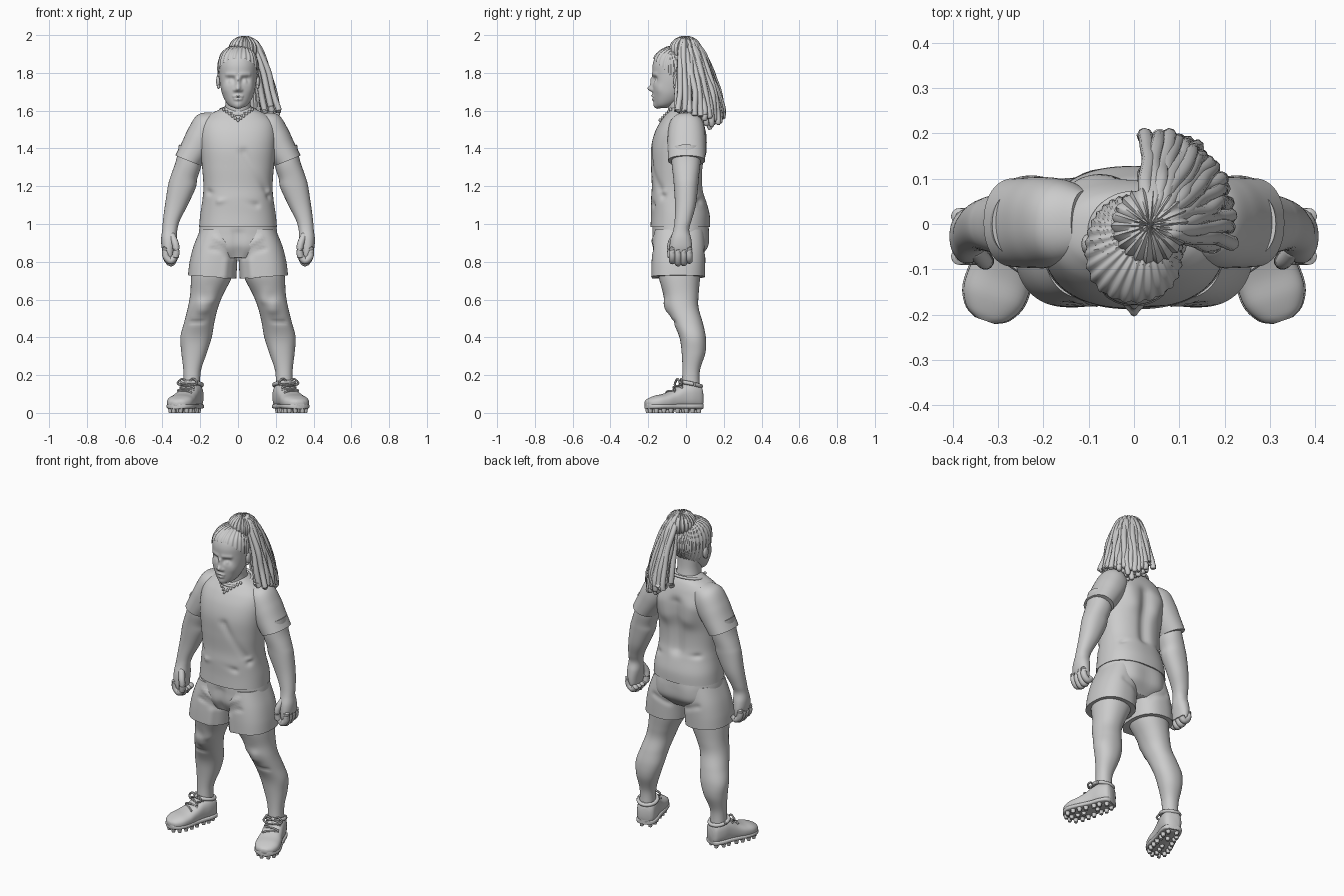
import bpy, bmesh, math, random
from mathutils import Vector, Matrix
from mathutils.geometry import intersect_point_line

random.seed(4)


def smooth(rows, k):
    """Catmull-Rom resampling of rows of numbers."""
    out = []
    for i in range(len(rows) - 1):
        q = [rows[min(max(i + j, 0), len(rows) - 1)] for j in (-1, 0, 1, 2)]
        for s in range(k):
            t = s / k
            out.append([.5 * (2*b + (c-a)*t + (2*a-5*b+4*c-d)*t*t + (3*b-a-3*c+d)*t**3)
                        for a, b, c, d in zip(*q)])
    return out + [list(rows[-1])]


def finish(name, bm, mirror=False):
    bmesh.ops.recalc_face_normals(bm, faces=bm.faces)
    me = bpy.data.meshes.new(name)
    bm.to_mesh(me)
    bm.free()
    ob = bpy.data.objects.new(name, me)
    bpy.context.collection.objects.link(ob)
    bpy.ops.object.select_all(action='DESELECT')
    ob.select_set(True)
    bpy.context.view_layer.objects.active = ob
    bpy.ops.object.shade_smooth_by_angle(angle=math.radians(50))
    if mirror:
        ob.modifiers.new("Mirror", 'MIRROR').use_mirror_merge = False
    return ob


def skin(bm, rings):
    """Join rings of points with quads and cap both ends."""
    vs = [[bm.verts.new(p) for p in r] for r in rings]
    n = len(vs[0])
    for a, b in zip(vs, vs[1:]):
        for i in range(n):
            bm.faces.new((a[i], a[(i+1) % n], b[(i+1) % n], b[i]))
    bm.faces.new(vs[0][::-1])
    bm.faces.new(vs[-1])


def loft(rows, n=48, k=6, p=2.2, M=Matrix()):
    """Rows are x, y, z, rx, ry and an optional tilt in degrees."""
    bm, rings = bmesh.new(), []
    for x, y, z, rx, ry, tilt in smooth([tuple(r) + (0,) * (6 - len(r)) for r in rows], k):
        ring, w = [], math.radians(tilt)
        for i in range(n):
            c, s = math.cos(math.tau*i/n), math.sin(math.tau*i/n)
            u = rx * math.copysign(abs(c)**(2/p), c)
            v = ry * math.copysign(abs(s)**(2/p), s)
            ring.append(M @ Vector((x + u*math.cos(w), y + v, z + u*math.sin(w))))
        rings.append(ring)
    skin(bm, rings)
    bmesh.ops.recalc_face_normals(bm, faces=bm.faces)
    return bm


def sculpt(bm, strokes, sym=False):
    """Push the surface in or out around segments: a, b, width, depth."""
    bm.normal_update()
    old = [(v, v.co.copy(), v.normal.copy()) for v in bm.verts]
    for a, b, w, depth in strokes:
        a, b = Vector(a), Vector(b) + Vector((0, 0, 1e-5))
        for v, co, no in old:
            q = Vector((abs(co.x), co.y, co.z)) if sym else co
            near, t = intersect_point_line(q, a, b)
            d = (q - a.lerp(b, min(max(t, 0), 1))).length
            if d < 3 * w:
                v.co += no * depth * math.exp(-(d / w)**2)
    return bm


def tubes(paths, r, n=8, k=5):
    bm = bmesh.new()
    for path in paths:
        pts = [Vector(q) for q in smooth(path, k)]
        rings = []
        for i, q in enumerate(pts):
            d = pts[min(i+1, len(pts)-1)] - pts[max(i-1, 0)]
            rot = d.to_track_quat('Z', 'Y')
            rr = r * (.5 if i in (0, len(pts)-1) else 1)
            rings.append([q + rot @ Vector((rr*math.cos(math.tau*j/n), rr*math.sin(math.tau*j/n), 0))
                          for j in range(n)])
        skin(bm, rings)
    return bm


def ball(bm, loc, size, seg=24):
    bmesh.ops.create_uvsphere(bm, u_segments=seg, v_segments=seg//2, radius=1,
                              matrix=Matrix.Translation(loc) @ Matrix.Diagonal((*size, 1)))
    return bm


# Shirt body with cloth folds and a spine furrow
bm = loft([(0, -.03, .985, .206, .158), (0, -.03, 1.05, .2, .155), (0, -.04, 1.13, .188, .145),
           (0, -.045, 1.2, .183, .136), (0, -.047, 1.3, .19, .138), (0, -.04, 1.4, .2, .145),
           (0, -.03, 1.48, .203, .137), (0, -.022, 1.54, .19, .115), (0, -.015, 1.58, .15, .092),
           (0, -.015, 1.605, .1, .075), (0, -.02, 1.62, .07, .06)], 96, 8, 2.35)
sculpt(bm, [((.03, -.18, 1.38), (.16, -.12, 1.15), .02, -.012),
            ((-.16, -.13, 1.17), (.1, -.17, 1.1), .015, -.009),
            ((-.1, -.17, 1.12), (.17, -.12, 1.17), .014, .008),
            ((0, .1, 1.47), (0, .09, 1.18), .035, -.02),
            ((-.15, .07, 1.16), (.15, .07, 1.12), .015, -.009),
            ((-.1, .08, 1.45), (-.08, .09, 1.38), .05, .012),
            ((.1, .08, 1.45), (.08, .09, 1.38), .05, .012)])
finish("shirt_body", bm)

# Sleeves
finish("sleeves", loft([(.11, .003, 1.55, .05, .07, 55), (.153, .003, 1.518, .085, .092, 45),
                        (.19, .003, 1.46, .086, .1, 32), (.224, .003, 1.4, .08, .1, 25),
                        (.263, .003, 1.335, .074, .098, 22)]), True)

# Collar ring
finish("collar", tubes([[(.095*math.cos(t), -.02 + .085*math.sin(t), 1.6 + .02*math.sin(t))
                         for t in [math.tau*i/16 for i in range(17)]]], .008))

# Shorts: seat and two legs
bm = loft([(0, -.03, 1.02, .196, .148), (0, -.03, .95, .208, .149), (0, -.033, .88, .208, .145),
           (0, -.04, .82, .13, .11)], 64, 8, 2.3)
sculpt(bm, [((.09, .11, .93), (.09, .11, .9), .06, .01), ((0, -.18, .95), (0, -.17, .82), .02, -.012)], True)
finish("shorts_seat", bm)
bm = loft([(.1, -.035, .97, .1, .13), (.118, -.037, .88, .118, .139), (.13, -.04, .8, .126, .142),
           (.137, -.042, .72, .128, .142, 4)], 64, 8, 2.4)
sculpt(bm, [((.02, -.15, .86), (.12, -.18, .93), .014, .012), ((.02, -.14, .82), (.14, -.18, .87), .012, -.008),
            ((.06, -.18, .8), (.07, -.18, .72), .02, .008), ((.05, .09, .82), (.15, .1, .86), .015, -.007)])
finish("shorts_legs", bm, True)

# Legs with kneecaps and calves
bm = loft([(.13, -.035, .8, .11, .115), (.14, -.035, .72, .108, .11), (.165, -.025, .63, .088, .092),
           (.185, -.018, .56, .08, .084), (.205, .01, .48, .08, .078), (.222, .035, .4, .083, .07),
           (.232, .04, .32, .068, .063), (.243, .027, .22, .046, .046), (.245, .025, .12, .045, .05)], 48, 7)
sculpt(bm, [((.185, -.1, .575), (.185, -.1, .55), .03, .012), ((.15, -.08, .48), (.25, -.06, .48), .01, -.007),
            ((.14, -.1, .6), (.15, -.1, .65), .025, .008)])
finish("legs", bm, True)

# Arms and palms
finish("arms", loft([(.25, 0, 1.4, .066, .075, 18), (.262, 0, 1.32, .068, .076, 15), (.285, 0, 1.25, .07, .068, 8),
                     (.297, 0, 1.2, .073, .064, 8), (.328, -.003, 1.1, .058, .055, 8), (.352, -.015, 1.02, .045, .045),
                     (.361, -.025, .97, .04, .042), (.365, -.027, .92, .042, .055), (.367, -.027, .87, .036, .06),
                     (.362, -.027, .83, .024, .055), (.36, -.027, .815, .012, .04)]), True)

# Curled fingers and thumb
paths = [[(.385, y, .88), (.382, y, .83), (.355, y, .793 + e), (.332, y, .83)]
         for y, e in ((-.072, .012), (-.042, 0), (-.012, .002), (.017, .014))]
paths.append([(.355, -.05, .95), (.333, -.078, .9), (.327, -.082, .86), (.332, -.078, .82)])
finish("fingers", tubes(paths, .0185, 12), True)

# Shoes: upper, sole, collar, laces, studs in a turned-out foot frame
d, w = Vector((.33, -.943, 0)), Vector((.943, .33, 0))
F = Matrix((w, (0, 0, 1), d)).transposed().to_4x4()
F.translation = Vector((.225, .083, 0))
upper = [(0, .075, 0, .03, .04), (0, .085, .015, .05, .068), (0, .09, .06, .06, .072), (0, .085, .11, .06, .066),
         (0, .07, .16, .064, .052), (0, .06, .21, .071, .042), (0, .055, .26, .069, .036),
         (0, .05, .298, .048, .026), (0, .05, .314, .02, .014)]
finish("shoe_uppers", loft(upper, 40, 5, 2.5, F), True)
finish("shoe_soles", loft([(0, .035, z, rx + .003, .014) for _, _, z, rx, _ in upper], 32, 5, 4, F), True)
finish("shoe_collars", tubes([[F @ Vector((.054*math.cos(t), .152 + .012*math.sin(t), .062 + .055*math.sin(t)))
                               for t in [math.tau*i/12 for i in range(13)]]], .011), True)
laces = [[F @ Vector((x, y - 5*x*x, z + .25*s*x)) for x in (-.045, -.022, 0, .022, .045)]
         for y, z, s in ((.157, .115, 1), (.143, .135, -1), (.128, .155, 1), (.117, .175, -1))]
laces += [[F @ Vector(q) for q in ((0, .158, .12), (s*.03, .18, .125), (s*.055, .158, .13), (s*.03, .145, .14))]
          for s in (-1, 1)]
finish("laces", tubes(laces, .006, 6), True)
bm = bmesh.new()
for z, xs in ((.025, (-.025, .025)), (.065, (-.04, .04)), (.1, (-.04, 0, .04)), (.15, (-.045, .045)),
              (.19, (-.05, 0, .05)), (.23, (-.052, 0, .052)), (.27, (-.045, 0, .045)), (.295, (-.02, .02))):
    for x in xs:
        bmesh.ops.create_cone(bm, cap_ends=True, segments=10, radius1=.01, radius2=.016, depth=.03,
                              matrix=Matrix.Translation(F @ Vector((x, .015, z))))
finish("studs", bm, True)

# Neck
finish("neck", loft([(0, -.02, 1.54, .09, .08), (0, -.025, 1.6, .072, .07), (0, -.035, 1.66, .065, .068),
                     (0, -.04, 1.73, .07, .07)]))

# Head with sculpted face
skull = [(0, -.125, 1.615, .02, .025), (0, -.115, 1.625, .045, .046), (0, -.1, 1.65, .066, .069),
         (0, -.085, 1.69, .084, .09), (0, -.07, 1.74, .095, .108), (0, -.06, 1.79, .101, .118),
         (0, -.06, 1.84, .102, .117), (0, -.06, 1.88, .092, .104), (0, -.055, 1.91, .074, .083),
         (0, -.05, 1.932, .042, .048), (0, -.05, 1.938, .002, .002)]
bm = loft(skull, 128, 9, 2.1)
sculpt(bm, [((.03, -.17, 1.765), (.048, -.165, 1.765), .018, -.014), ((.038, -.163, 1.758), (.042, -.163, 1.758), .011, .009),
            ((.02, -.178, 1.79), (.06, -.16, 1.79), .012, .005),
            ((0, -.177, 1.765), (0, -.178, 1.725), .012, .011), ((0, -.177, 1.716), (0, -.177, 1.714), .013, .02),
            ((.015, -.17, 1.709), (.016, -.17, 1.709), .009, .01),
            ((0, -.173, 1.68), (.02, -.165, 1.677), .007, .011), ((0, -.168, 1.661), (.014, -.163, 1.663), .008, .011),
            ((0, -.17, 1.67), (.028, -.16, 1.67), .004, -.005),
            ((0, -.155, 1.632), (0, -.155, 1.63), .02, .01), ((.06, -.14, 1.72), (.06, -.14, 1.715), .025, .005)], True)
finish("head", bm)

# Ears
finish("ears", ball(ball(bmesh.new(), (.104, -.045, 1.755), (.012, .022, .035)), (.103, -.055, 1.727), (.009, .011, .012), 12), True)

# Hair pulled back over the skull
bm = loft([(x, y, z + .005*(z > 1.85), rx*1.045, ry*1.04) for x, y, z, rx, ry in skull], 128, 8, 2.1)
bm.normal_update()
for v, no in [(v, v.normal.copy()) for v in bm.verts]:
    v.co += no * .003 * math.sin(36 * math.atan2(v.co.y + .01, v.co.x - .03))
low = [f for f in bm.faces if f.calc_center_median().z < 1.87 - .98*(f.calc_center_median().y + .165)]
bmesh.ops.delete(bm, geom=low, context='FACES')
finish("hair_cap", bm)

# Ponytail crown
bm = ball(bmesh.new(), (.035, -.003, 1.925), (.083, .083, .068), 64)
for v in bm.verts:
    v.co += v.normal * .004 * math.sin(22 * math.atan2(v.co.y, v.co.x - .035))
finish("ponytail_crown", bm)

# Braided strands fanning from the crown to the right shoulder
root, strands = Vector((.035, -.015, 0)), []
A, B, C = Vector((.025, .2, 0)), Vector((.22, .2, 0)), Vector((.215, -.055, 0))
for layer, count in ((1, 15), (.8, 12), (.6, 9)):
    for i in range(count):
        t = (i + .5*(layer == .8)) / (count - .5)
        end = (1-t)**2*A + 2*t*(1-t)*B + t*t*C
        end = root + (end - root) * (layer - .03*random.random())
        tip = 1.5 + .09*abs(t - .45)*2 + random.uniform(-.01, .04)
        path = [(root.x, root.y, 1.95)]
        for z, f in ((1.965, .25), (1.9, .5), (1.8, .7), (1.7, .87), (1.61, .99), (tip, 1.0)):
            q = root.lerp(end, f)
            path.append((q.x + random.uniform(-.006, .006), q.y + random.uniform(-.006, .006), z - .04*(1-layer)))
        strands.append(path)
finish("ponytail_strands", tubes(strands, .0165, 8, 5))

# Bead necklace
bm = bmesh.new()
for i in range(-5, 6):
    x = i * .015
    ball(bm, (x, -.137 + .75*abs(x), 1.55 + .75*abs(x)), (.008, .008, .01), 10)
finish("necklace", bm)
